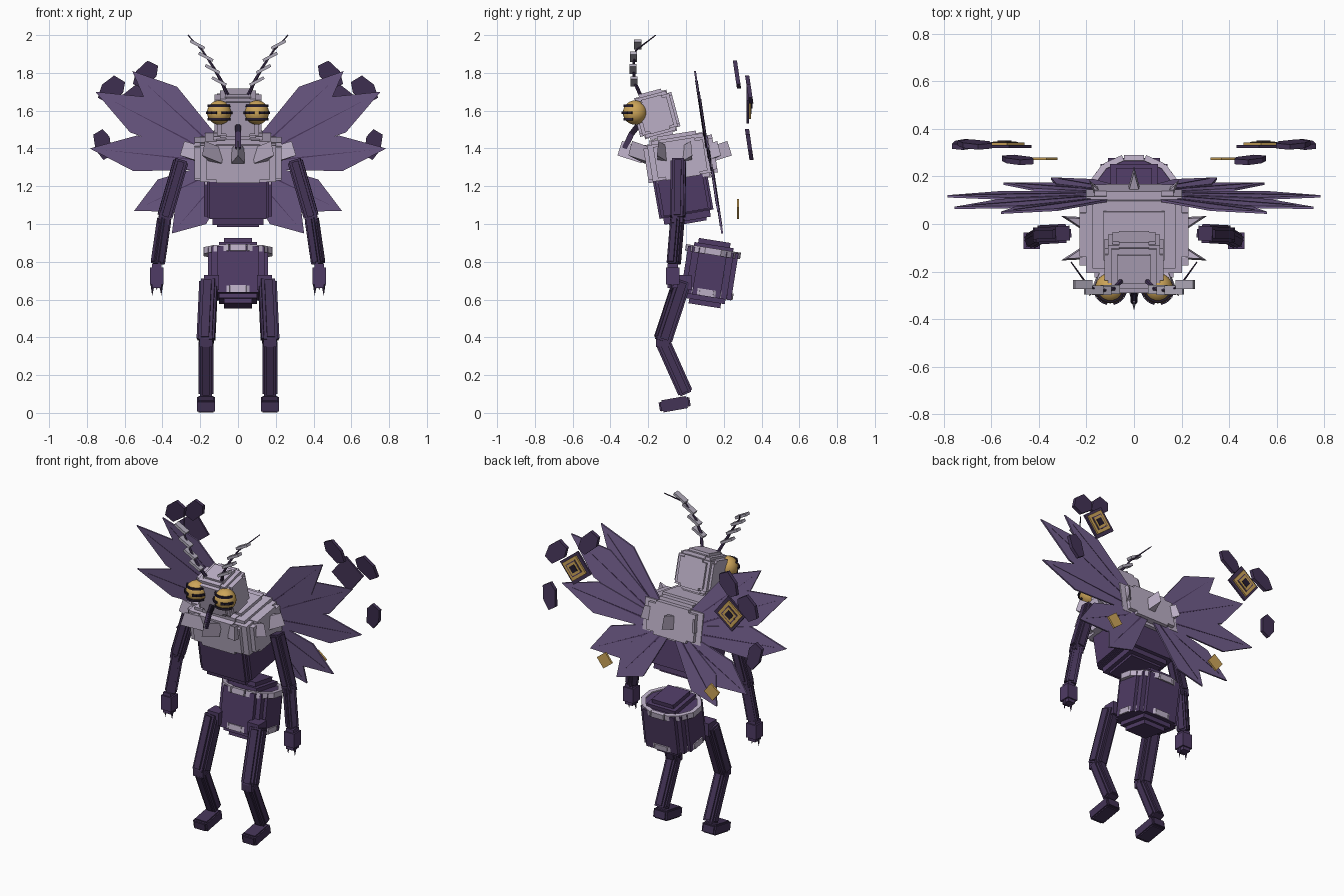
import bpy, bmesh, math
from mathutils import Vector, Matrix

if "Cube" in bpy.data.objects:
    bpy.data.objects.remove(bpy.data.objects["Cube"])


def material(name, rgb):
    m = bpy.data.materials.new(name)
    m.diffuse_color = (*rgb, 1)
    m.use_nodes = True
    m.node_tree.nodes["Principled BSDF"].inputs["Base Color"].default_value = m.diffuse_color
    return m


LILAC = material("pale lilac", (0.50, 0.43, 0.565))
WING = material("wing violet", (0.165, 0.11, 0.26))
PLUM = material("plum", (0.078, 0.044, 0.128))
DARK = material("dark plum", (0.056, 0.033, 0.092))
GOLD = material("gold", (0.61, 0.376, 0.10))
BLACK = material("near black", (0.018, 0.012, 0.028))
GREY = material("barb grey", (0.43, 0.40, 0.48))


def finish(name, bm, mat):
    bmesh.ops.recalc_face_normals(bm, faces=bm.faces)
    me = bpy.data.meshes.new(name)
    bm.to_mesh(me)
    bm.free()
    me.materials.append(mat)
    ob = bpy.data.objects.new(name, me)
    bpy.context.collection.objects.link(ob)
    return ob


def place(loc, rx=0, ry=0, rz=0):
    return (Matrix.Translation(loc) @ Matrix.Rotation(math.radians(rz), 4, 'Z')
            @ Matrix.Rotation(math.radians(ry), 4, 'Y') @ Matrix.Rotation(math.radians(rx), 4, 'X'))


def boxes(name, mat, M, sizes):
    """Several boxes sharing one centre and rotation, giving a stepped block."""
    bm = bmesh.new()
    for s in sizes:
        bmesh.ops.create_cube(bm, size=1, matrix=M @ Matrix.Diagonal((*s, 1)))
    return finish(name, bm, mat)


def stepped(name, mat, M, w, d, h):
    steps = [(1, .72, .62), (.72, 1, .62), (.88, .88, .72), (.76, .76, .86), (.56, .56, 1),
             (.5, .8, .9), (1.0, .5, .75), (.5, 1, .75)]
    return boxes(name, mat, M, [(w * a, d * b, h * c) for a, b, c in steps])


def limb(name, mat, a, b, w):
    """Bar with a stepped cross-section from a to b."""
    a, b = Vector(a), Vector(b)
    v = b - a
    M = Matrix.Translation((a + b) / 2) @ v.to_track_quat('Z', 'Y').to_matrix().to_4x4()
    n = v.length
    return boxes(name, mat, M, [(w, w * .45, n * .94), (w * .45, w, n * .94), (w * .78, w * .78, n)])


def cone(name, mat, a, b, r1, r2=0.0, n=6):
    a, b = Vector(a), Vector(b)
    v = b - a
    M = Matrix.Translation((a + b) / 2) @ v.to_track_quat('Z', 'Y').to_matrix().to_4x4()
    bm = bmesh.new()
    bmesh.ops.create_cone(bm, cap_ends=True, segments=n, radius1=r1, radius2=r2, depth=v.length, matrix=M)
    return finish(name, bm, mat)


def slab(name, mat, pts, y_of, thick):
    """Thin plate from an x-z outline; y_of gives the depth at a height."""
    bm = bmesh.new()
    f = bm.faces.new([bm.verts.new((x, y_of(z) - thick / 2, z)) for x, z in pts])
    ext = bmesh.ops.extrude_face_region(bm, geom=[f])
    bmesh.ops.translate(bm, vec=(0, thick, 0), verts=[v for v in ext['geom'] if isinstance(v, bmesh.types.BMVert)])
    return finish(name, bm, mat)


# head and thorax
stepped("head", LILAC, place((0, -.16, 1.58), 15), .25, .22, .25)
stepped("thorax_fur", LILAC, place((0, -.03, 1.345), 9), .46, .37, .27)
boxes("thorax", PLUM, place((0, -.02, 1.18), 10),
      [(.36, .24, .24), (.30, .29, .26), (.33, .27, .25), (.27, .25, .33), (.22, .20, .36)])

# ruff of wedge tufts round the shoulders
for i in range(10):
    a = math.radians(18 + 36 * i)
    M = place((.23 * math.cos(a), -.06 + .21 * math.sin(a), 1.375), 0, -18, math.degrees(a))
    bm = bmesh.new()
    tri = bm.faces.new([bm.verts.new(M @ Vector(p)) for p in
                        ((-.05, -.035, -.04), (-.05, .035, -.04), (.085, 0, -.04))])
    ext = bmesh.ops.extrude_face_region(bm, geom=[tri])
    bmesh.ops.translate(bm, vec=M.to_3x3() @ Vector((0, 0, .08)),
                        verts=[v for v in ext['geom'] if isinstance(v, bmesh.types.BMVert)])
    finish("ruff_tuft", bm, LILAC)

# proboscis
limb("proboscis", BLACK, (0, -.255, 1.52), (0, -.29, 1.475), .03)
limb("proboscis_tip", DARK, (0, -.285, 1.485), (0, -.325, 1.40), .03)

# abdomen with pale segment bands
T = place((0, .125, .74), -9)
boxes("abdomen", PLUM, T, [(.22, .27, .25), (.32, .15, .25), (.28, .22, .25), (.15, .17, .35), (.20, .21, .30)])
for zc, rx, ry, h in ((.115, .17, .135, .035), (0, .155, .125, .03), (-.105, .155, .13, .035)):
    for i in range(12):
        if zc == 0 and i % 3 == 0:
            continue
        a = math.radians(30 * i)
        tang = math.degrees(math.atan2(ry * math.cos(a), -rx * math.sin(a)))
        wide = .085 if zc else .04
        boxes("abdomen_band", LILAC, T @ place((rx * math.cos(a), ry * math.sin(a), zc), 0, 0, tang),
              [(wide, .025, h)])

# wing petals: tip x, tip z, half width
slope = .149
petals = [(.56, 1.81, .10), (.755, 1.70, .105), (.785, 1.40, .095), (.55, 1.07, .095), (.35, .95, .105)]
for s in (1, -1):
    side = "left" if s > 0 else "right"
    for i, (tx, tz, w) in enumerate(petals):
        r = Vector((.03, 1.32))
        d = Vector((tx, tz)) - r
        n = Vector((-d.y, d.x)).normalized()
        mid = r + d * .68
        out = [r + n * .03, mid + n * w, r + d, mid - n * w, r - n * .03]
        y_of = lambda z, k=i: .05 + slope * (1.82 - z) + .004 * (k - 1)
        slab(side + "_wing_petal", WING, [(s * p.x, p.y) for p in out], y_of, .01)
        # raised vein along each petal
        vein = [r + n * .006, r + d * .9, r - n * .006]
        slab(side + "_wing_vein", PLUM, [(s * p.x, p.y) for p in vein], y_of, .014)

    # wing edge plates floating behind: x, z, y, angle, length, width
    for x, z, y, ang, L, W in ((.49, 1.79, .27, 130, .16, .10), (.67, 1.71, .335, 135, .16, .11),
                               (.715, 1.42, .335, 75, .16, .09)):
        u = Vector((math.cos(math.radians(ang)), math.sin(math.radians(ang))))
        v = Vector((-u.y, u.x))
        c = Vector((x, z))
        pts = [c + u * L * p + v * W * q for p, q in
               ((-.5, -.2), (-.1, -.5), (.4, -.4), (.5, .2), (.2, .5), (-.4, .35))]
        slab(side + "_wing_edge_plate", DARK, [(s * p.x, p.y) for p in pts],
             lambda zz: y - slope * -(zz - z) * -1, .022)

    # eyespots and small gold spots
    for nm, m, x, z, y, r, t in (("eyespot_base", DARK, .54, 1.64, .327, .11, .012),
                                 ("eyespot_gold", GOLD, .545, 1.64, .338, .085, .01),
                                 ("eyespot_ring", PLUM, .545, 1.64, .344, .058, .004),
                                 ("eyespot_inner", GOLD, .545, 1.64, .346, .05, .004),
                                 ("eyespot_pupil", BLACK, .545, 1.64, .348, .03, .006),
                                 ("wing_gold_spot", GOLD, .375, 1.08, .275, .053, .012)):
        pts = [(s * (x + r * math.cos(k * math.pi / 2 + .12)), z + r * math.sin(k * math.pi / 2 + .12))
               for k in range(4)]
        slab(side + "_" + nm, m, pts, lambda zz: y, t)

    # compound eye with dark stripes
    bm = bmesh.new()
    bmesh.ops.create_uvsphere(bm, u_segments=24, v_segments=14, radius=.064,
                              matrix=Matrix.Translation((s * .1, -.27, 1.59)))
    for f in bm.faces:
        f.smooth = True
    finish(side + "_eye", bm, GOLD)
    for dz, w in ((.036, .09), (0, .10), (-.036, .09)):
        rad = math.sqrt(.064 ** 2 - dz ** 2) + .003
        for k in range(-3, 4):
            if dz == 0 and k == 0:
                continue
            a = math.radians(-90 + k * 22)
            boxes(side + "_eye_stripe", BLACK,
                  place((s * .1 + rad * math.cos(a), -.27 + rad * math.sin(a), 1.59 + dz), 0, 0,
                        math.degrees(a) + 90), [(.025, .009, .013)])

    # feathered antenna
    path = [Vector(p) for p in ((s * .05, -.235, 1.67), (s * .085, -.272, 1.75), (s * .13, -.28, 1.83),
                                (s * .19, -.265, 1.92), (s * .265, -.16, 2.0))]
    for i in range(4):
        cone(side + "_antenna", DARK, path[i], path[i + 1], .011 - .002 * i, .009 - .002 * i)
    for x, y, z in ((.10, -.275, 1.755), (.135, -.28, 1.82), (.17, -.278, 1.885), (.215, -.255, 1.95)):
        boxes(side + "_antenna_barb", GREY, place((s * x, y, z), 0, s * -28), [(.085, .038, .016)])

    # arm, hand and claws
    sh, el, wr = (s * .30, -.04, 1.34), (s * .39, -.045, 1.03), (s * .425, -.065, .79)
    limb(side + "_upper_arm", DARK, sh, el, .08)
    limb(side + "_forearm", DARK, el, wr, .07)
    boxes(side + "_elbow", DARK, place(el, 0, s * -12), [(.06, .06, .06)])
    boxes(side + "_hand", PLUM, place((s * .43, -.07, .725)), [(.07, .07, .09), (.05, .055, .13)])
    for dx in (-.022, 0, .022):
        cone(side + "_claw", DARK, (s * .43 + dx, -.075, .69), (s * .43 + dx * 1.1, -.08, .62 + (dx == 0) * .03), .013)

    # leg and foot
    hip, knee, ankle = (s * .155, -.02, .70), (s * .17, -.125, .38), (s * .17, .0, .10)
    limb(side + "_thigh", DARK, hip, knee, .095)
    limb(side + "_shin", DARK, knee, ankle, .08)
    boxes(side + "_knee", DARK, place(knee), [(.07, .065, .06)])
    boxes(side + "_hip", PLUM, place((s * .14, -.01, .69)), [(.08, .08, .08)])
    boxes(side + "_foot", DARK, place((s * .17, -.06, .046), 10), [(.095, .15, .05), (.075, .165, .045), (.08, .13, .065)])
